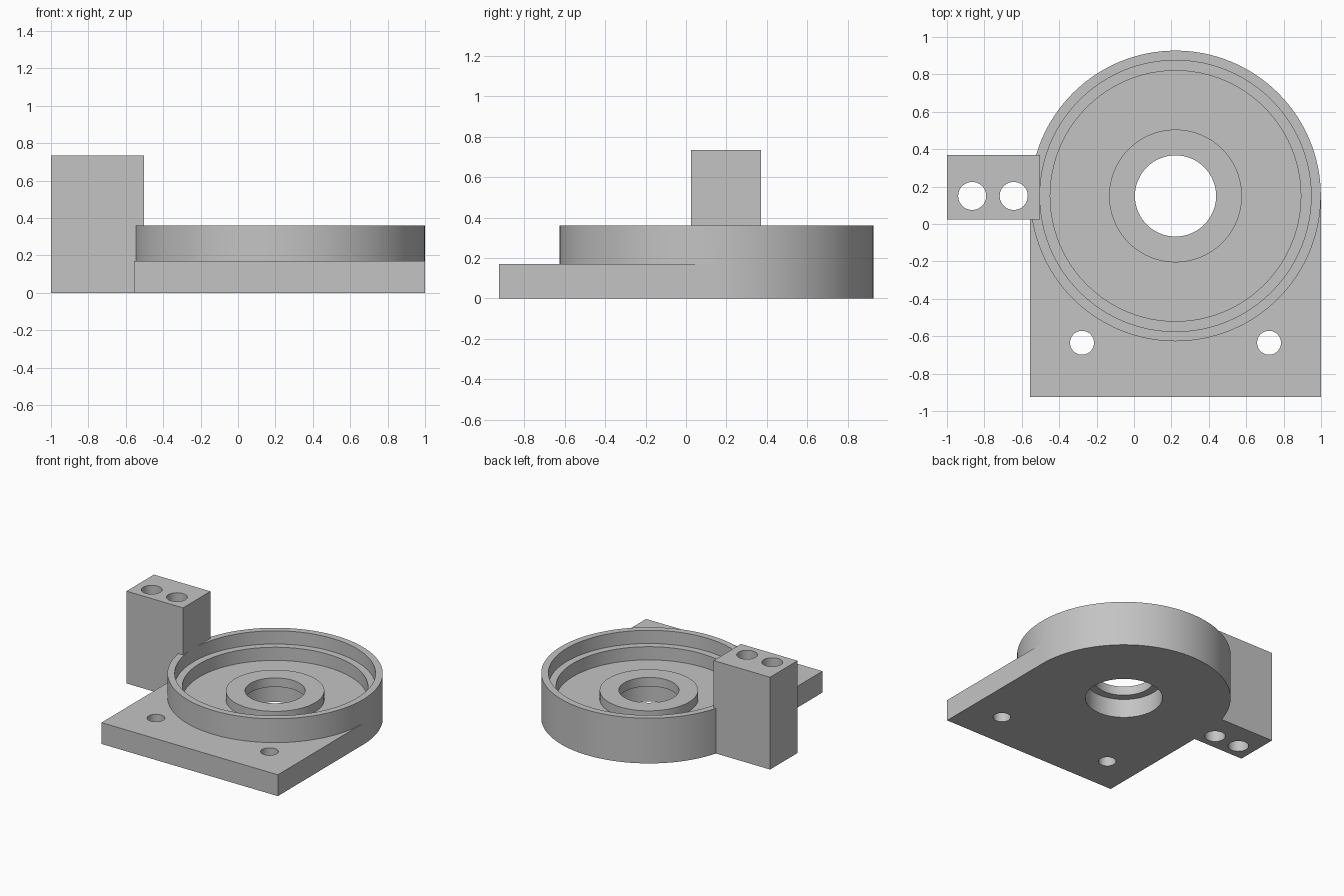
import bpy
import bmesh
import math
from mathutils import Matrix, Vector

if "Cube" in bpy.data.objects:
    bpy.data.objects.remove(bpy.data.objects["Cube"], do_unlink=True)

grey = bpy.data.materials.new("plain grey")
grey.use_nodes = True
colour = (0.55, 0.55, 0.55, 1)
grey.diffuse_color = colour
grey.node_tree.nodes["Principled BSDF"].inputs["Base Color"].default_value = colour

CX, CY, R = 0.222, 0.15, 0.777   # drum axis and radius
PLATE_TOP, RIM_TOP, BLOCK_TOP = 0.17, 0.36, 0.735


def make(name, bm):
    mesh = bpy.data.meshes.new(name)
    bm.to_mesh(mesh)
    bm.free()
    mesh.materials.append(grey)
    obj = bpy.data.objects.new(name, mesh)
    bpy.context.collection.objects.link(obj)
    return obj


def box(name, low, high):
    low, high = Vector(low), Vector(high)
    bm = bmesh.new()
    bmesh.ops.create_cube(bm, size=1, matrix=Matrix.Translation((low + high) / 2)
                          @ Matrix.Diagonal((*(high - low), 1)))
    return make(name, bm)


def cylinder(name, x, y, radius, z0, z1, sides=96):
    bm = bmesh.new()
    bmesh.ops.create_cone(bm, cap_ends=True, segments=sides, radius1=radius, radius2=radius,
                          depth=z1 - z0, matrix=Matrix.Translation((x, y, (z0 + z1) / 2)))
    return make(name, bm)


def combine(obj, other, operation):
    """Apply a boolean and discard the second object."""
    other.hide_render = True
    mod = obj.modifiers.new("boolean", 'BOOLEAN')
    mod.operation, mod.object, mod.solver = operation, other, 'EXACT'
    bpy.context.view_layer.update()
    result = bpy.data.meshes.new_from_object(
        obj.evaluated_get(bpy.context.evaluated_depsgraph_get()))
    obj.modifiers.clear()
    obj.data = result
    bpy.data.objects.remove(other, do_unlink=True)


# Mounting plate joined to the round housing
body = box("mounted_housing", (CX - R, -0.925, 0), (CX + R, CY, PLATE_TOP))
combine(body, cylinder("drum", CX, CY, R, 0, RIM_TOP, 128), 'UNION')

# Stepped recess inside the rim
for radius, floor in ((0.725, 0.255), (0.67, 0.15)):
    combine(body, cylinder("recess", CX, CY, radius, floor, 0.5), 'DIFFERENCE')

# Central boss, its through bore and the wider seat underneath
combine(body, cylinder("boss", CX, CY, 0.355, 0.05, 0.222), 'UNION')
combine(body, cylinder("bore", CX, CY, 0.217, -0.1, 0.5), 'DIFFERENCE')
combine(body, cylinder("seat", CX, CY, 0.28, -0.1, 0.15), 'DIFFERENCE')

# Upright block on the side
combine(body, box("block", (-1, 0.025, 0), (-0.502, 0.37, BLOCK_TOP)), 'UNION')

# Screw holes through the block and the plate
for x, y, radius in ((-0.865, 0.15, 0.075), (-0.643, 0.15, 0.075),
                     (CX - 0.5, -0.635, 0.064), (CX + 0.5, -0.635, 0.064)):
    combine(body, cylinder("screw_hole", x, y, radius, -0.1, 1, 48), 'DIFFERENCE')

# Smooth round walls, sharp edges
bpy.ops.object.select_all(action='DESELECT')
body.select_set(True)
bpy.context.view_layer.objects.active = body
bpy.ops.object.shade_smooth_by_angle(angle=math.radians(30))
